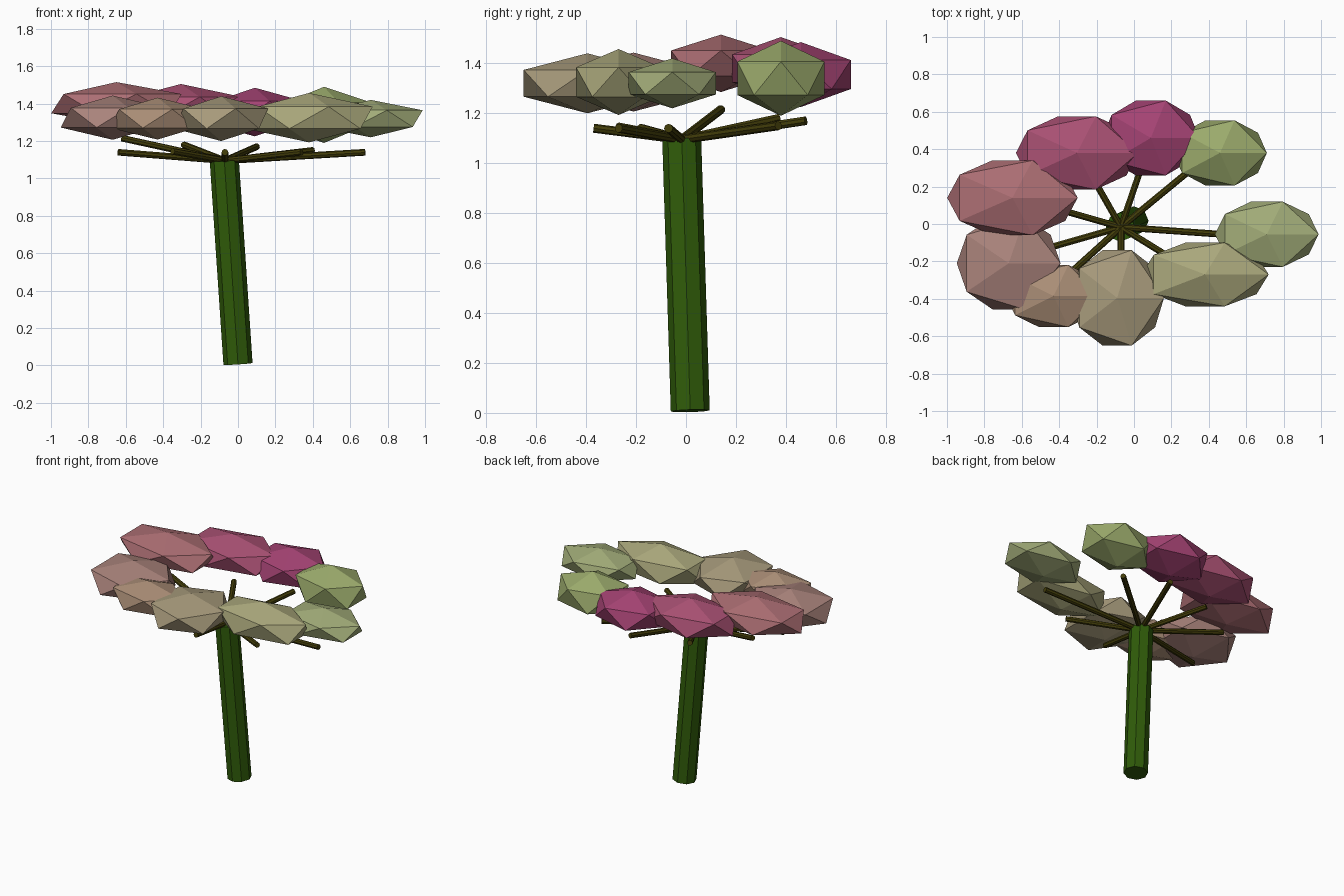
import bpy
from mathutils import Vector


def paint(obj, rgb):
    mat = bpy.data.materials.new(obj.name + "_colour")
    mat.diffuse_color = (*[c ** 2.2 for c in rgb], 1)
    obj.data.materials.append(mat)


def rod(name, start, end, radius, sides, rgb):
    a, b = Vector(start), Vector(end)
    axis = b - a
    bpy.ops.mesh.primitive_cylinder_add(vertices=sides, radius=radius, depth=axis.length,
                                        location=(a + b) / 2)
    obj = bpy.context.object
    obj.name = name
    # shortest-arc tilt keeps the facets aligned with the axes
    obj.rotation_euler = Vector((0, 0, 1)).rotation_difference(axis).to_euler()
    paint(obj, rgb)


# Leaning trunk
crown = (-0.073, -0.017, 1.095)
rod("trunk", (0, 0.017, 0.008), crown, 0.078, 8, (0.20, 0.36, 0.07))

# Branches fanning out from the trunk top
tips = [(0.68, -0.07, 1.14), (0.34, -0.27, 1.14), (-0.07, -0.37, 1.14),
        (-0.35, -0.27, 1.145), (-0.64, -0.18, 1.14), (-0.62, 0.14, 1.215),
        (-0.29, 0.37, 1.18), (0.10, 0.48, 1.17), (0.40, 0.37, 1.15)]
for i, tip in enumerate(tips):
    rod(f"branch_{i + 1}", (-0.07, -0.017, 1.095), tip, 0.018, 8, (0.27, 0.25, 0.07))

# Ring of flattened foliage clumps: centre, radii, colour
clumps = [
    ((0.71, -0.055, 1.32), (0.31, 0.205, 0.10), (0.63, 0.67, 0.47)),
    ((0.38, -0.27, 1.325), (0.38, 0.20, 0.132), (0.66, 0.65, 0.48)),
    ((-0.09, -0.395, 1.32), (0.28, 0.30, 0.12), (0.65, 0.60, 0.48)),
    ((-0.43, -0.385, 1.32), (0.285, 0.195, 0.112), (0.66, 0.55, 0.46)),
    ((-0.67, -0.21, 1.325), (0.31, 0.29, 0.118), (0.66, 0.51, 0.48)),
    ((-0.65, 0.14, 1.40), (0.39, 0.235, 0.115), (0.67, 0.43, 0.45)),
    ((-0.305, 0.38, 1.38), (0.365, 0.23, 0.125), (0.66, 0.32, 0.45)),
    ((0.09, 0.46, 1.355), (0.29, 0.235, 0.13), (0.64, 0.27, 0.45)),
    ((0.46, 0.38, 1.34), (0.28, 0.205, 0.15), (0.60, 0.66, 0.42)),
]
for i, (centre, radii, rgb) in enumerate(clumps):
    bpy.ops.mesh.primitive_ico_sphere_add(subdivisions=1, radius=1, location=centre)
    clump = bpy.context.object
    clump.name = f"foliage_{i + 1}"
    clump.scale = radii
    paint(clump, rgb)
